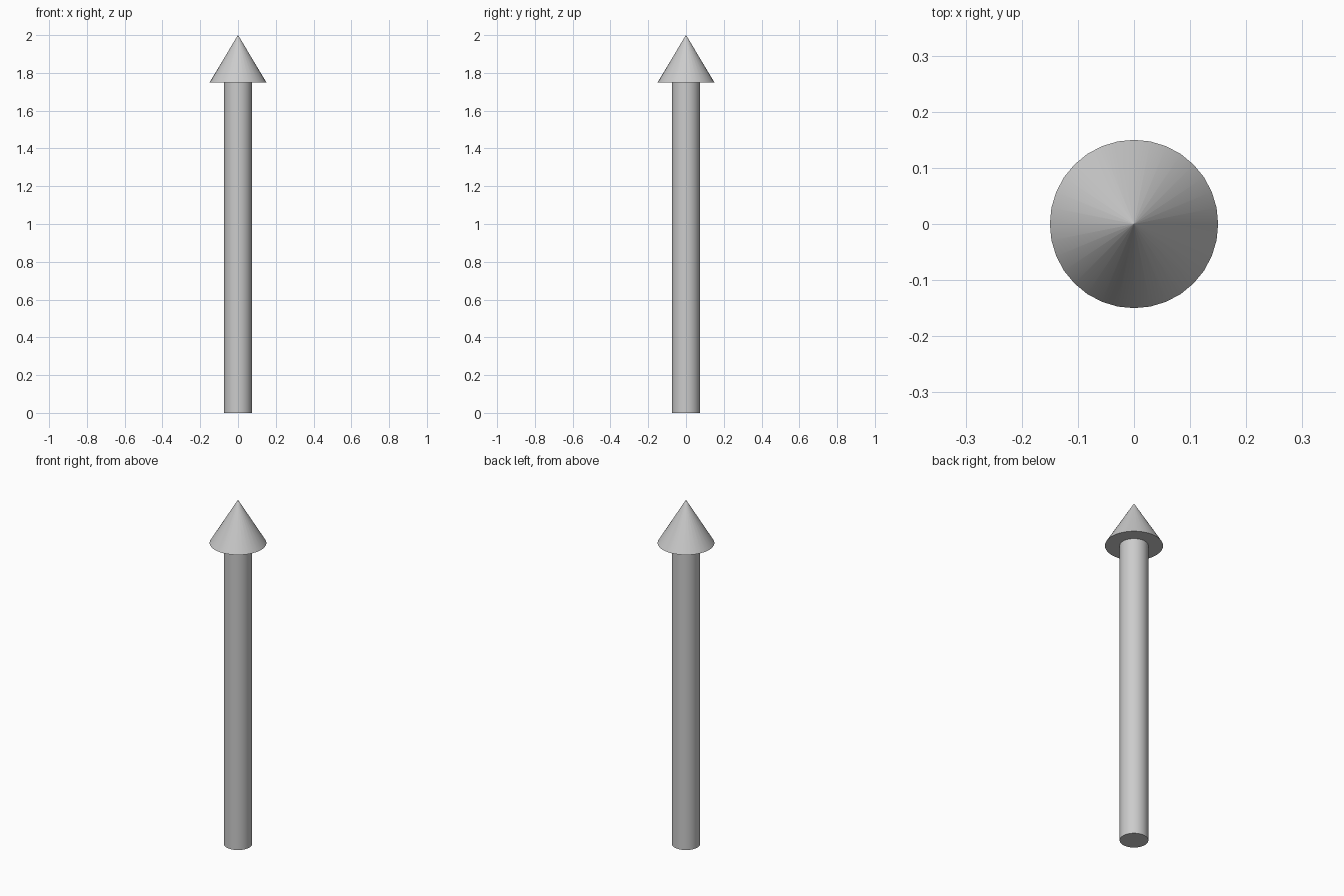
import bpy
import math

if "Cube" in bpy.data.objects:
    bpy.data.objects.remove(bpy.data.objects["Cube"])

SIDES = 32
NECK = 1.75      # height where the head meets the shaft
TOP = 2.0

grey = bpy.data.materials.new("mid_grey")
grey.diffuse_color = (0.64, 0.64, 0.64, 1)
grey.use_nodes = True
grey.node_tree.nodes["Principled BSDF"].inputs["Base Color"].default_value = grey.diffuse_color


def finish(obj, name):
    obj.name = name
    obj.data.materials.append(grey)
    bpy.ops.object.shade_smooth_by_angle(angle=math.radians(30))


# Straight round shaft
bpy.ops.mesh.primitive_cylinder_add(vertices=SIDES, radius=0.074, depth=NECK,
                                    location=(0, 0, NECK / 2))
finish(bpy.context.object, "arrow_shaft")

# Conical head; the minute tip ring keeps the shading conical up to the point
bpy.ops.mesh.primitive_cone_add(vertices=SIDES, radius1=0.15, radius2=0.0005,
                                depth=TOP - NECK,
                                location=(0, 0, (NECK + TOP) / 2))
finish(bpy.context.object, "arrow_head")
